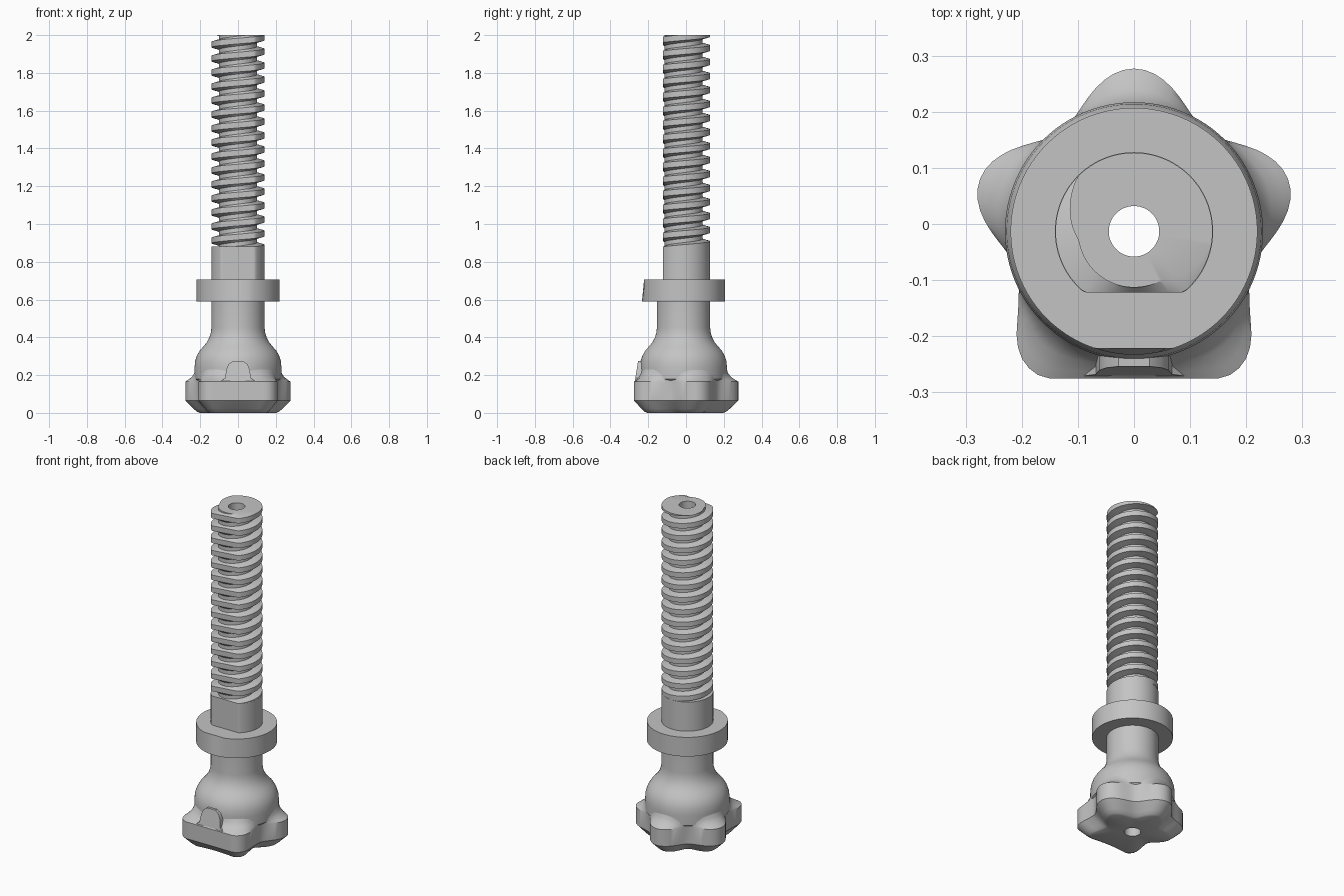
import bpy, bmesh, math

cube = bpy.data.objects.get("Cube")
if cube:
    bpy.data.objects.remove(cube)

N = 96            # segments around the axis
CY = -0.013       # axis offset in y
BORE = 0.045
PITCH = 0.0741
Z0, Z1 = 0.88, 2.0

grey = bpy.data.materials.new("plain_grey")
grey.use_nodes = True
grey.diffuse_color = (0.55, 0.55, 0.55, 1)
grey.node_tree.nodes["Principled BSDF"].inputs["Base Color"].default_value = (0.55, 0.55, 0.55, 1)


def finish(bm, name):
    bmesh.ops.remove_doubles(bm, verts=bm.verts, dist=1e-5)
    bmesh.ops.recalc_face_normals(bm, faces=bm.faces)
    mesh = bpy.data.meshes.new(name)
    bm.to_mesh(mesh)
    bm.free()
    mesh.materials.append(grey)
    ob = bpy.data.objects.new(name, mesh)
    bpy.context.collection.objects.link(ob)
    bpy.ops.object.select_all(action='DESELECT')
    ob.select_set(True)
    bpy.context.view_layer.objects.active = ob
    bpy.ops.object.shade_smooth_by_angle(angle=math.radians(32))


def tube(name, column):
    """Surface around the axis; column(angle) lists (radius, z, front flat y),
    closed through the central bore."""
    bm = bmesh.new()
    cols = []
    for j in range(N + 1):
        t = 2 * math.pi * j / N
        pts = column(t)
        pts = [(BORE, pts[0][1], -1)] + pts + [(BORE, pts[-1][1], -1)]
        cols.append([bm.verts.new((r * math.cos(t), max(CY + r * math.sin(t), flat), z))
                     for r, z, flat in pts])
    n = len(cols[0])
    for a, b in zip(cols, cols[1:]):
        for i in range(n):
            k = (i + 1) % n
            bm.faces.new((a[i], b[i], b[k], a[k]))
    finish(bm, name)


# Star-shaped foot with five lobes, two of them joined by a flat front
def star(t):
    c = math.cos(5 * (t - math.pi / 2))
    r = 0.255 + 0.035 * c
    s = math.sin(t)
    if s < -0.4:
        r += 0.018 * max(c, 0)
    if s < -math.cos(math.radians(37)):
        r = 0.308
    return min(r, 0.262 / -s) if s < -0.1 else r


def foot(t):
    r = star(t)
    neck = 0.226
    def mix(f):
        return neck + (r - neck) * f
    return [(r - 0.08, 0, -1), (r - 0.065, 0.006, -1), (r - 0.045, 0.022, -1),
            (r, 0.065, -1), (r, 0.165, -1), (mix(0.75), 0.175, -1),
            (mix(0.4), 0.19, -1), (mix(0.15), 0.21, -1), (mix(0), 0.24, -1)]


tube("star_foot", foot)

# Rounded body flowing into the neck
body = [(0.2, 0.15), (0.229, 0.18), (0.23, 0.24), (0.227, 0.275), (0.217, 0.305),
        (0.202, 0.33), (0.182, 0.353), (0.165, 0.374), (0.152, 0.398),
        (0.144, 0.425), (0.141, 0.45), (0.141, 0.6)]
tube("round_body", lambda t: [(r, z, -1) for r, z in body])

# Collar with a slanted front flat
tube("collar", lambda t: [(0.22, 0.59, -0.234), (0.22, 0.705, -0.222)])

# Plain shaft with a front flat
tube("shaft", lambda t: [(0.141, 0.69, -0.122), (0.141, Z0, -0.122)])


# Trapezoid screw thread, flattened at the front
CREST, BASE = 0.015, 0.026


def thread_radius(z, t):
    u = (z - 1.95 - PITCH * (t - math.pi) / (2 * math.pi)) / PITCH
    d = abs(u - round(u)) * PITCH
    f = min(max((BASE - d) / (BASE - CREST), 0), 1)
    return 0.1 + 0.04 * f


def thread(t):
    zs = [Z0]
    for k in range(-18, 4):
        mid = 1.95 + PITCH * (k + (t - math.pi) / (2 * math.pi))
        zs += [min(max(mid + d, Z0), Z1) for d in (-BASE, -CREST, CREST, BASE)]
    zs.append(Z1)
    return [(thread_radius(z, t), z, -0.122) for z in zs]


tube("screw_thread", thread)

# Arched key tab on the front of the foot
half = [(0.1, 0.16), (0.068, 0.185), (0.062, 0.23), (0.05, 0.258), (0.028, 0.274)]
outline = half + [(-x, z) for x, z in reversed(half)]
bm = bmesh.new()
front = [bm.verts.new((x, -0.272 + 0.16 * (z - 0.16), z)) for x, z in outline]
back = [bm.verts.new((x, -0.17, z)) for x, z in outline]
bm.faces.new(front)
bm.faces.new(back[::-1])
for i in range(len(outline)):
    k = (i + 1) % len(outline)
    bm.faces.new((front[i], front[k], back[k], back[i]))
finish(bm, "front_tab")
